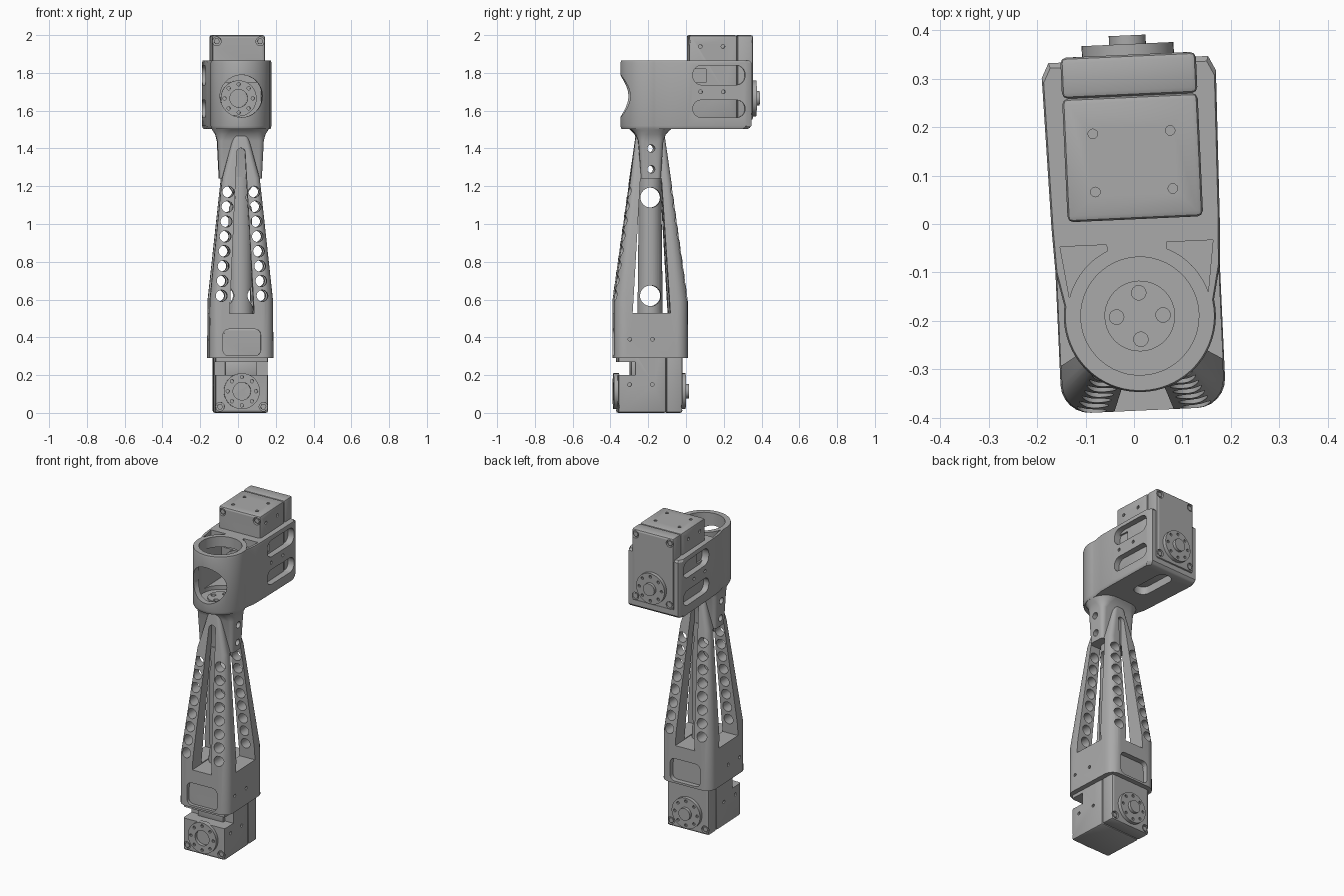
import bpy, bmesh
from math import sin, cos, pi, radians
from mathutils import Matrix

cube = bpy.data.objects.get("Cube")
if cube:
    bpy.data.objects.remove(cube)

grey = bpy.data.materials.new("plain grey")
grey.use_nodes = True
tone = (0.4, 0.4, 0.4, 1)
grey.diffuse_color = tone
grey.node_tree.nodes["Principled BSDF"].inputs["Base Color"].default_value = tone
parts = []


# ---- helpers ----
def circle(r, u=0, v=0, n=32):
    return [(u + r * cos(2 * pi * i / n), v + r * sin(2 * pi * i / n)) for i in range(n)]


def arc(r, a, b, n=12):
    return [(r * cos(radians(a + (b - a) * i / n)), r * sin(radians(a + (b - a) * i / n)))
            for i in range(n + 1)]


def rrect(hu, hv, r, u=0, v=0, n=6):
    pts = []
    for k, (su, sv) in enumerate([(1, 1), (-1, 1), (-1, -1), (1, -1)]):
        for du, dv in arc(r, 90 * k, 90 * k + 90, n):
            pts.append((u + su * (hu - r) + du, v + sv * (hv - r) + dv))
    return pts


def place(pts, axis, w):
    order = {"x": lambda u, v: (w, u, v), "y": lambda u, v: (u, w, v), "z": lambda u, v: (u, v, w)}
    return [order[axis](u, v) for u, v in pts]


def add_loft(bm, rings):
    loops = [[bm.verts.new(p) for p in ring] for ring in rings]
    n = len(loops[0])
    for lo, hi in zip(loops, loops[1:]):
        for i in range(n):
            j = (i + 1) % n
            bm.faces.new((lo[i], lo[j], hi[j], hi[i]))
    bm.faces.new(loops[0][::-1])
    bm.faces.new(loops[-1])


def finish(name, bm, keep=True):
    bmesh.ops.recalc_face_normals(bm, faces=bm.faces[:])
    mesh = bpy.data.meshes.new(name)
    bm.to_mesh(mesh)
    bm.free()
    ob = bpy.data.objects.new(name, mesh)
    bpy.context.collection.objects.link(ob)
    if keep:
        mesh.materials.append(grey)
        parts.append(ob)
    return ob


def loft(name, rings):
    bm = bmesh.new()
    add_loft(bm, rings)
    return finish(name, bm)


def prism(name, shapes, axis, lo, hi, keep=True):
    bm = bmesh.new()
    for s in shapes:
        add_loft(bm, [place(s, axis, lo), place(s, axis, hi)])
    return finish(name, bm, keep)


def box(name, x, y, z, bevel=0.012):
    bm = bmesh.new()
    rect = [(x[0], y[0]), (x[1], y[0]), (x[1], y[1]), (x[0], y[1])]
    add_loft(bm, [place(rect, "z", z[0]), place(rect, "z", z[1])])
    bmesh.ops.bevel(bm, geom=bm.edges[:], offset=bevel, segments=2, profile=0.5, affect="EDGES")
    return finish(name, bm)


def cut(ob, shapes, axis, lo, hi):
    tool = prism("cutter", shapes, axis, lo, hi, keep=False)
    tool.hide_render = True
    mod = ob.modifiers.new("cut", "BOOLEAN")
    mod.operation, mod.solver, mod.object = "DIFFERENCE", "EXACT", tool
    bpy.context.view_layer.objects.active = ob
    bpy.ops.object.modifier_apply(modifier=mod.name)
    bpy.data.objects.remove(tool)


def bolt_ring(z, r=0.075):
    return [circle(0.009, r * cos(k * pi / 4), z + r * sin(k * pi / 4), 10) for k in range(8)]


# ---- servo motor: body, rear cover, horns and screws ----
def servo(label, y, z):
    back, seam, horn = y + 0.34, y + 0.255, z + 0.115
    body = box(label + "_servo_body", (-0.14, 0.14), (y, seam), (z, z + 0.45))
    cover = box(label + "_servo_cover", (-0.14, 0.14), (seam, back), (z, z + 0.45))
    # gap behind the front horn
    cut(body, [rrect(0.2, 0.035, 0.004, 0, z + 0.235)], "y", y - 0.05, y + 0.09)
    box(label + "_servo_plug", (-0.085, 0.085), (y + 0.07, y + 0.1), (z + 0.195, z + 0.275), 0.005)
    # corner screws
    corners = [(sx * 0.115, z + h) for sx in (-1, 1) for h in (0.033, 0.417)]
    wells = [circle(0.023, u, v, 20) for u, v in corners]
    heads = [circle(0.016, u, v, 6) for u, v in corners]
    cut(body, wells, "y", y - 0.05, y + 0.015)
    cut(cover, wells, "y", back - 0.015, back + 0.05)
    prism(label + "_front_screws", heads, "y", y + 0.004, y + 0.02)
    prism(label + "_rear_screws", heads, "y", back - 0.02, back - 0.004)
    # mounting holes in the sides and top
    mid = y + 0.12
    side = [circle(0.01, mid + d, z + h, 12) for d in (-0.06, 0.06) for h in (0.15, 0.39)]
    top = [circle(0.01, sx * 0.08, mid + d, 12) for sx in (-1, 1) for d in (-0.06, 0.06)]
    for lo, hi in ((-0.2, -0.125), (0.125, 0.2)):
        cut(body, side, "x", lo, hi)
    cut(body, top, "z", z + 0.435, z + 0.5)
    # horns
    front = prism(label + "_front_horn", [circle(0.095, 0, horn, 40)], "y", y - 0.02, y + 0.01)
    cut(front, bolt_ring(horn) + [circle(0.047, 0, horn)], "y", y - 0.05, y)
    rear = prism(label + "_rear_horn", [circle(0.095, 0, horn, 40)], "y", back - 0.01, back + 0.022)
    cut(rear, bolt_ring(horn), "y", back + 0.008, back + 0.05)
    prism(label + "_rear_pin", [circle(0.038, 0, horn)], "y", back, back + 0.04)
    return side


lower_holes = servo("lower", -0.175, 0.0)
upper_holes = servo("upper", 0.2, 1.55)

# ---- tapering four-legged tower with the lower socket ----
sections = [(0.29, 0.17, 0.195, 0.06), (0.6, 0.167, 0.195, 0.06),
            (1.24, 0.1, 0.107, 0.03), (1.48, 0.035, 0.075, 0.02)]
tower = loft("tower", [place(rrect(a, b, r), "z", z) for z, a, b, r in sections])
front_window = [(-0.065, 0.525), (0.065, 0.525)] + [(u, 1.38 + v) for u, v in arc(0.022, 0, 180, 8)]
side_window = [(-0.1, 0.53), (0.1, 0.53), (0.056, 1.24), (-0.056, 1.24)]
cut(tower, [front_window], "y", -0.4, 0.4)
cut(tower, [side_window], "x", -0.4, 0.4)
leg_holes = [circle(0.03, s * (0.108 - 0.0056 * k), 0.62 + 0.0786 * k, 24)
             for s in (-1, 1) for k in range(8)]
cut(tower, leg_holes, "y", -0.4, 0.4)
# label pockets and mounting holes in the socket
pocket = [rrect(0.1, 0.07, 0.03, 0, 0.373)]
cut(tower, pocket, "y", -0.3, -0.17)
cut(tower, pocket, "y", 0.16, 0.3)
for lo, hi in ((-0.3, -0.145), (0.145, 0.3)):
    cut(tower, [s for s in lower_holes if s[0][1] > 0.3], "x", lo, hi)

# ---- central column ----
column = loft("central_column", [place(circle(0.067), "z", 0.5), place(circle(0.059), "z", 1.25)])
cut(column, [circle(0.055, 0, 0.62), circle(0.053, 0, 1.14)], "x", -0.2, 0.2)

# ---- neck clamped over the tower top ----
neck_rings = [(1.24, 0.113, 0.052, 0.02), (1.44, 0.123, 0.066, 0.03),
              (1.475, 0.133, 0.08, 0.06), (1.495, 0.147, 0.1, 0.09), (1.515, 0.155, 0.125, 0.12)]
neck = loft("neck_clamp", [place(rrect(a, b, r), "z", z) for z, a, b, r in neck_rings])
for ob in (neck, tower):
    cut(ob, [circle(0.02, 0, z, 20) for z in (1.29, 1.4)], "x", -0.3, 0.3)

# ---- upper housing: round cup merging into a servo bracket ----
outline = arc(0.157, 170, 370, 40) + [(0.17, 0.1), (0.174, 0.19), (0.18, 0.5), (0.165, 0.53)]
outline += [(-u, v) for u, v in outline[:-5:-1]]
levels = [(1.502, 0.96), (1.508, 0.98), (1.52, 1), (1.853, 1), (1.865, 0.98)]
housing = loft("upper_housing", [place([(u * s, v * s) for u, v in outline], "z", z) for z, s in levels])
cut(housing, [circle(0.122, n=48)], "z", 1.535, 2)
cut(housing, [rrect(0.12, 0.125, 0.01, 0, 0.1)], "z", 1.56, 1.8)
cut(housing, [circle(0.112, 0, 1.677, 48)], "y", -0.4, -0.02)
# triangular pockets behind the cup
web = [(-0.158, 0.15), (-0.062, 0.15)] + arc(0.15, 114, 163, 10)
cut(housing, [web, [(-u, v) for u, v in web]], "z", 1.82, 2)
# lightening slots and holes in the walls and floor
slots = [rrect(0.138, 0.052, 0.048, 0.357, 1.788), rrect(0.138, 0.046, 0.044, 0.357, 1.61)]
wall_cuts = slots + [s for s in upper_holes if s[0][1] < 1.8]
for lo, hi in ((-0.3, -0.13), (0.13, 0.3)):
    cut(housing, wall_cuts, "x", lo, hi)
cut(housing, [rrect(0.05, 0.13, 0.045, 0, 0.35)], "z", 1.4, 1.56)
# mounting disc on the cup floor
disc = prism("cup_floor_disc", [circle(0.073, n=40)], "z", 1.52, 1.545)
floor_holes = [circle(0.015, 0.048 * cos(k * pi / 2), 0.048 * sin(k * pi / 2), 16) for k in range(4)]
cut(disc, floor_holes, "z", 1.53, 1.6)
cut(housing, floor_holes, "z", 1.525, 1.6)

# ---- slight turn about the upright axis, then shading ----
turn = Matrix.Translation((0.012, -0.19, 0)) @ Matrix.Rotation(radians(2.6), 4, "Z")
bpy.ops.object.select_all(action="DESELECT")
for ob in parts:
    ob.matrix_world = turn
    ob.select_set(True)
bpy.context.view_layer.objects.active = parts[0]
bpy.ops.object.shade_smooth_by_angle(angle=radians(30))
